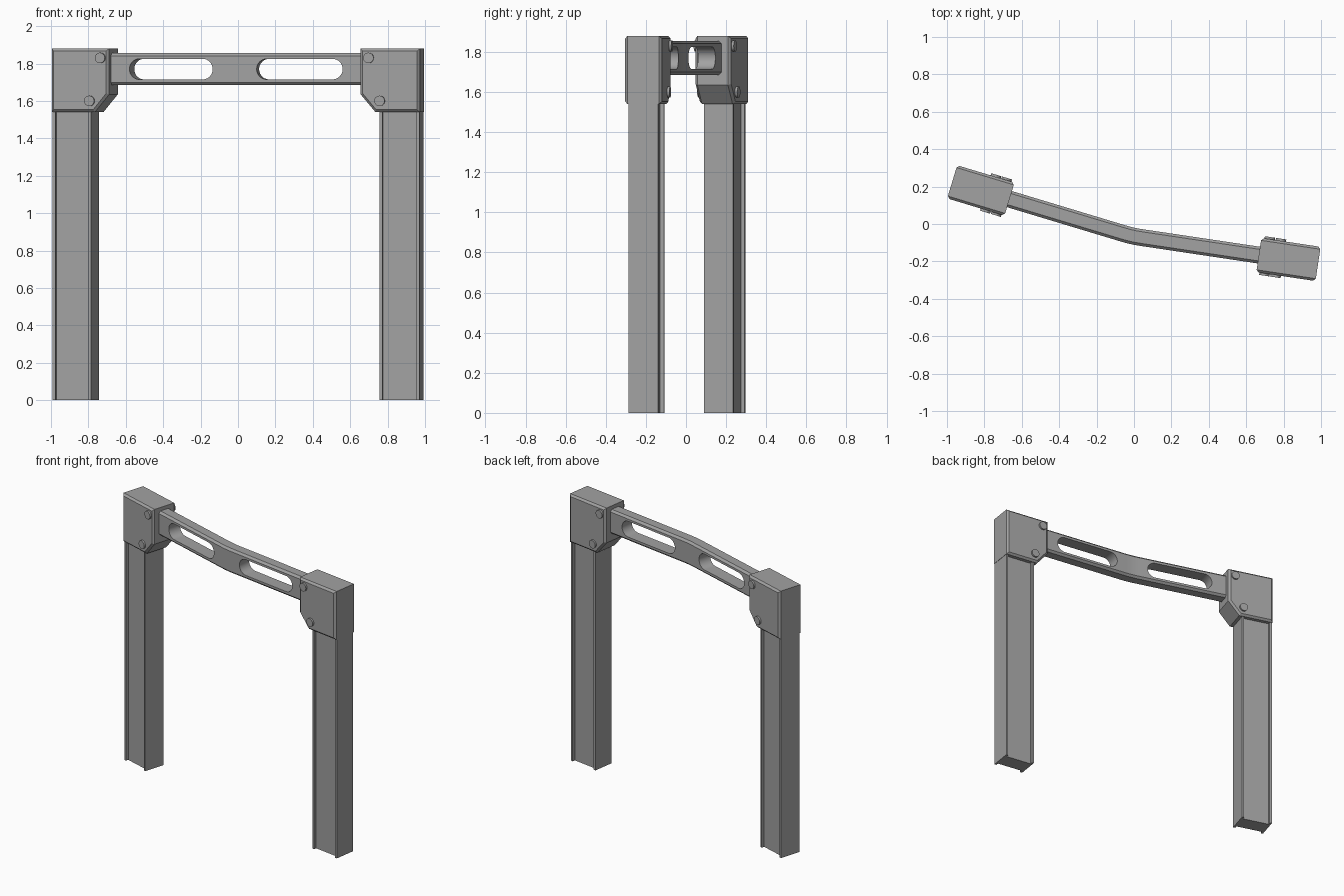
import bpy, bmesh
from math import radians, cos, sin, pi
from mathutils import Matrix, Vector

cube = bpy.data.objects.get("Cube")
if cube:
    bpy.data.objects.remove(cube, do_unlink=True)

grey = bpy.data.materials.new("steel_grey")
grey.use_nodes = True
COLOUR = (0.36, 0.36, 0.36, 1)
grey.diffuse_color = COLOUR
grey.node_tree.nodes["Principled BSDF"].inputs["Base Color"].default_value = COLOUR

BEND = Vector((-0.01, -0.065, 0))       # where the crossbar bends
REACH = 0.845                           # bend to housing centre
BAR_Z = 1.77


def finish(name, bm, matrix):
    bmesh.ops.transform(bm, matrix=matrix, verts=bm.verts)
    bmesh.ops.recalc_face_normals(bm, faces=bm.faces)
    mesh = bpy.data.meshes.new(name)
    bm.to_mesh(mesh)
    bm.free()
    mesh.materials.append(grey)
    obj = bpy.data.objects.new(name, mesh)
    bpy.context.collection.objects.link(obj)
    return obj


def prism(points, axis, start, end):
    """Extrude a 2D outline along y or z."""
    bm = bmesh.new()
    place = (lambda a, b: (a, start, b)) if axis == "y" else (lambda a, b: (a, b, start))
    face = bm.faces.new([bm.verts.new(place(a, b)) for a, b in points])
    moved = bmesh.ops.extrude_face_region(bm, geom=[face])["geom"]
    shift = (0, end - start, 0) if axis == "y" else (0, 0, end - start)
    bmesh.ops.translate(bm, vec=shift, verts=[v for v in moved if isinstance(v, bmesh.types.BMVert)])
    return bm


def activate(obj):
    bpy.ops.object.select_all(action="DESELECT")
    obj.select_set(True)
    bpy.context.view_layer.objects.active = obj


def smooth(obj):
    activate(obj)
    bpy.ops.object.shade_smooth_by_angle(angle=radians(30))


def side_frame(side, angle):
    """Local frame at a housing, x along the crossbar."""
    direction = Vector((cos(angle), sin(angle), 0)) * side
    return Matrix.Translation(BEND + direction * REACH) @ Matrix.Rotation(angle, 4, "Z")


def build_side(label, side, angle):
    frame = side_frame(side, angle)

    # Housing with a cut lower inner corner and chamfered front and back rims
    half, depth = 0.16, 0.0925
    outline = [(half, 1.54), (half, 1.88), (-half, 1.88), (-half, 1.635), (-0.08, 1.54)]
    bm = prism([(x * side, z) for x, z in outline], "y", -depth, depth)
    rims = [e for e in bm.edges if abs(e.verts[0].co.y - e.verts[1].co.y) < 0.001]
    bmesh.ops.bevel(bm, geom=rims, offset=0.013, segments=1, affect="EDGES")
    finish(label + "_housing", bm, frame)

    # H-section post: thin end flanges, recessed front and back
    w, d, flange, recess = 0.1075, 0.075, 0.015, 0.02
    quarter = [(w, 0), (w, d), (w - flange, d), (w - flange, d - recess)]
    upper = quarter[1:] + [(-x, y) for x, y in reversed(quarter[1:])]
    outline = upper + [(-x, -y) for x, y in upper]
    bm = prism(outline, "z", 0, 1.56)
    finish(label + "_post", bm, frame @ Matrix.Translation((0.05 * side, 0, 0)))

    # Round bolt heads on both faces
    for face, facing in (("front", -1), ("back", 1)):
        for level, x, z in (("upper", -0.115, 1.83), ("lower", -0.055, 1.6)):
            bm = bmesh.new()
            bmesh.ops.create_cone(bm, cap_ends=True, segments=24, radius1=0.028,
                                  radius2=0.028, depth=0.024)
            place = Matrix.Translation((x * side, depth * facing, z)) @ Matrix.Rotation(pi / 2, 4, "X")
            smooth(finish(f"{label}_{face}_{level}_bolt", bm, frame @ place))


def slot_cutter(side, angle):
    """Stadium outline through the crossbar."""
    r, straight = 0.055, 0.1775
    outline = []
    for end, begin in ((1, -pi / 2), (-1, pi / 2)):
        for i in range(17):
            a = begin + pi * i / 16
            outline.append((end * straight + r * cos(a), BAR_Z + r * sin(a)))
    bm = prism(outline, "y", -0.1, 0.1)
    direction = Vector((cos(angle), sin(angle), 0)) * side
    matrix = Matrix.Translation(BEND + direction * 0.35) @ Matrix.Rotation(angle, 4, "Z")
    cutter = finish("slot_cutter", bm, matrix)
    cutter.hide_render = True
    return cutter


def build_crossbar(right_angle, left_angle):
    # Chamfered section swept through a short rounded bend
    hy, hz, c = 0.045, 0.085, 0.014
    section = [(hy, hz - c), (hy - c, hz), (c - hy, hz), (-hy, hz - c),
               (-hy, c - hz), (c - hy, -hz), (hy - c, -hz), (hy, c - hz)]
    right = Vector((-cos(right_angle), -sin(right_angle), 0))
    left = Vector((cos(left_angle), sin(left_angle), 0))
    stations = [(BEND + right * 0.72, right_angle)]
    steps = 6
    for i in range(steps + 1):
        t = i / steps
        point = BEND + right * 0.05 * (1 - t) ** 2 + left * 0.05 * t ** 2
        stations.append((point, right_angle + (left_angle - right_angle) * t))
    stations.append((BEND + left * 0.72, left_angle))

    bm = bmesh.new()
    rings = [[bm.verts.new((p.x - sin(a) * y, p.y + cos(a) * y, BAR_Z + z)) for y, z in section]
             for p, a in stations]
    for one, two in zip(rings, rings[1:]):
        for i in range(len(section)):
            j = (i + 1) % len(section)
            bm.faces.new((one[i], one[j], two[j], two[i]))
    bm.faces.new(rings[0])
    bm.faces.new(rings[-1])
    bar = finish("crossbar", bm, Matrix())

    # Two long slots
    for side, angle in ((-1, right_angle), (1, left_angle)):
        cutter = slot_cutter(side, angle)
        activate(bar)
        cut = bar.modifiers.new("slot", "BOOLEAN")
        cut.operation = "DIFFERENCE"
        cut.solver = "EXACT"
        cut.object = cutter
        bpy.ops.object.modifier_apply(modifier=cut.name)
        bpy.data.objects.remove(cutter, do_unlink=True)
    smooth(bar)


RIGHT_ANGLE, LEFT_ANGLE = radians(-16.8), radians(-8.5)
build_side("right", -1, RIGHT_ANGLE)
build_side("left", 1, LEFT_ANGLE)
build_crossbar(RIGHT_ANGLE, LEFT_ANGLE)
